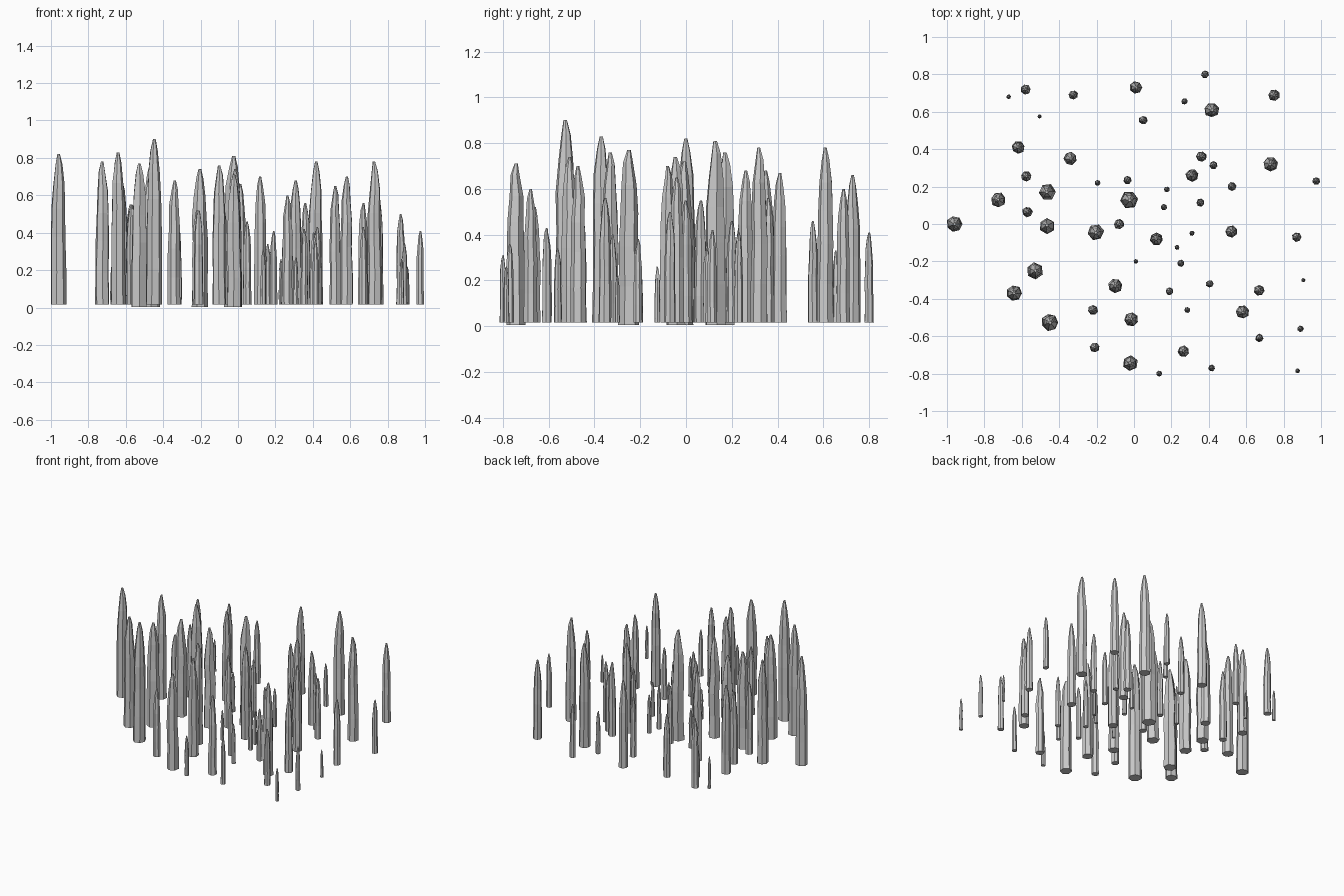
import bpy, math, random

random.seed(7)

# Spires as (x, y, top height), grouped by region of the field
back = [(-.67, .68, .25), (-.58, .72, .53), (-.505, .575, .22), (-.325, .69, .48),
        (.01, .73, .66), (.05, .555, .46), (.38, .80, .41), (.27, .655, .33),
        (.415, .61, .78), (.75, .69, .60), (-.62, .41, .67), (-.34, .35, .68),
        (-.575, .255, .55), (-.195, .22, .31), (-.035, .235, .44),
        (.31, .26, .68), (.36, .36, .56), (.425, .315, .43), (.525, .20, .46),
        (.73, .32, .78), (.975, .23, .41)]
middle = [(.175, .185, .30), (.16, .09, .34), (.355, .115, .42), (-.725, .13, .78),
          (-.57, .065, .55), (-.96, 0, .82), (-.08, 0, .55), (.12, -.08, .70),
          (.23, -.125, .26), (.31, -.05, .27), (.52, -.04, .65), (.87, -.07, .50),
          (.01, -.20, .24), (.25, -.21, .38), (.905, -.30, .22)]
front = [(-.64, -.37, .83), (-.45, -.525, .90), (-.10, -.33, .76), (-.22, -.46, .52),
         (-.015, -.51, .74), (.19, -.36, .41), (.405, -.32, .40), (.285, -.46, .31),
         (.58, -.47, .70), (.67, -.355, .56), (.89, -.56, .34), (.67, -.61, .43),
         (-.21, -.66, .52), (.265, -.68, .60), (.135, -.80, .31), (.415, -.77, .36),
         (.875, -.785, .26)]
# Thicker spires that reach the floor
thick = [(-.465, .17, .76), (-.025, .13, .81), (-.465, -.01, .72),
         (-.205, -.045, .74), (-.53, -.25, .77), (-.02, -.745, .71)]

# (fraction of height, fraction of base radius)
PROFILE = [(0, 1), (.22, .95), (.45, .93), (.64, .87), (.80, .74), (.93, .46), (1, .17)]


def spire(name, x, y, top, ratio, base, sides):
    """Faceted rock spire with a slightly wavering shaft and blunt tip."""
    r, turn = top * ratio, random.uniform(0, math.tau)
    facet = [random.uniform(.95, 1.05) for _ in range(sides)]
    verts, faces = [], []
    for k, (t, s) in enumerate(PROFILE):
        w = 0 if k == 0 else .08 * r
        ox, oy = random.uniform(-w, w), random.uniform(-w, w)
        for i in range(sides):
            a = turn + math.tau * i / sides
            q = r * s * facet[i] * (random.uniform(.94, 1.06) if k else 1)
            verts.append((x + ox + q * math.cos(a), y + oy + q * math.sin(a),
                          base + t * (top - base)))
    for k in range(len(PROFILE) - 1):
        for i in range(sides):
            j = (i + 1) % sides
            a, b = k * sides, (k + 1) * sides
            faces.append((a + i, a + j, b + j, b + i))
    n = len(verts)
    faces.append(tuple(reversed(range(sides))))
    faces.append(tuple(range(n - sides, n)))
    me = bpy.data.meshes.new(name)
    me.from_pydata(verts, [], faces)
    bpy.context.collection.objects.link(bpy.data.objects.new(name, me))


for group, rows in (("back", back), ("middle", middle), ("front", front)):
    for n, (x, y, h) in enumerate(rows):
        spire(f"{group}_spire_{n + 1}", x, y, h, .051, .015, 7)
for n, (x, y, h) in enumerate(thick):
    spire(f"thick_spire_{n + 1}", x, y, h, .059, .004, 6)
